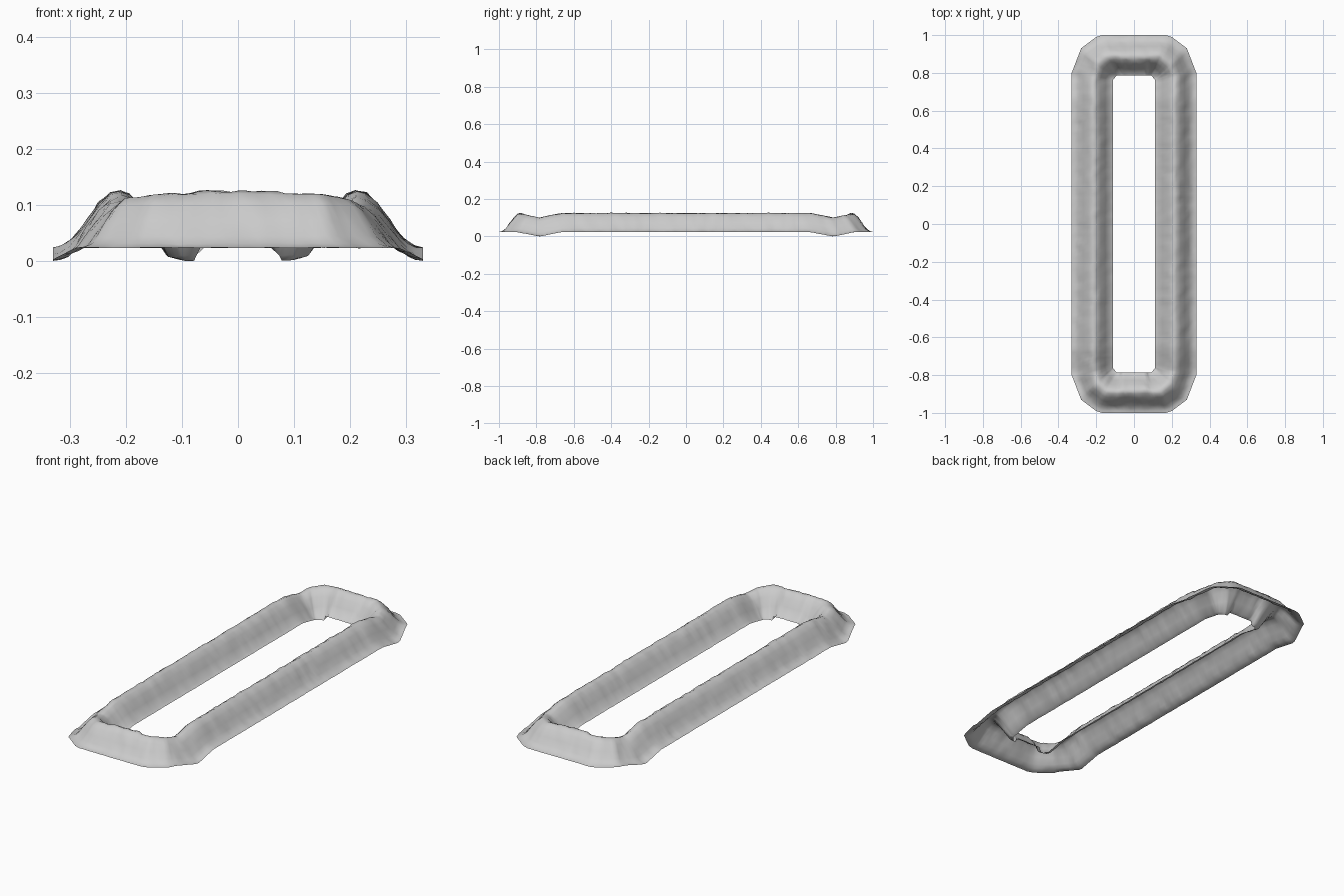
import bpy, bmesh
from mathutils import Vector, noise

if "Cube" in bpy.data.objects:
    bpy.data.objects.remove(bpy.data.objects["Cube"])

# Quarter outline: (inner edge, outer edge) pairs from mid-side to mid-end
quarter = [((.11, 0), (.33, 0)), ((.11, .68), (.33, .68)), ((.11, .755), (.33, .80)),
           ((.11, .765), (.28, .93)), ((.092, .785), (.20, .99)),
           ((.088, .785), (.17, 1)), ((0, .785), (0, 1))]

# Embankment cross-section: (fraction from inner to outer edge, height)
profile = [(0, .03), (.08, .037), (.19, .071), (.30, .104), (.39, .124), (.46, .130),
           (.53, .126), (.62, .108), (.72, .078), (.81, .050), (.88, .037), (.94, .031), (1, .029)]


def flip(pairs, sx, sy):
    return [((a[0] * sx, a[1] * sy), (b[0] * sx, b[1] * sy)) for a, b in pairs]


# Mirror the quarter into a closed loop
loop = (quarter[:-1] + flip(quarter[::-1], -1, 1)[:-1]
        + flip(quarter, -1, -1)[:-1] + flip(quarter[::-1], 1, -1)[:-1])

# Subdivide the loop into short steps
stations = []
for i, (a0, b0) in enumerate(loop):
    a1, b1 = loop[(i + 1) % len(loop)]
    a0, b0, a1, b1 = map(Vector, (a0, b0, a1, b1))
    n = max(1, round(max((a1 - a0).length, (b1 - b0).length) / .02))
    stations += [(a0.lerp(a1, k / n), b0.lerp(b1, k / n)) for k in range(n)]

# Sweep the cross-section, sagging at the corners, with a rough earthy surface
bm = bmesh.new()
rows = []
for a, b in stations:
    row = []
    for t, z in profile:
        p = a.lerp(b, t)
        sag = max(0, 1 - abs(abs(p.y) - .785) / .12) if abs(p.x) > .07 else 0
        edge = min(1, 8 * min(t, 1 - t))
        q = Vector((p.x, p.y, z))
        rough = noise.noise(q * 24) * .004 + noise.noise(q * 55) * .003
        side = (b - a).normalized() * rough * edge * (.8 if t > .46 else -.8)
        row.append(bm.verts.new((p.x + side.x, p.y + side.y,
                                 z - .024 * sag + rough * (.3 + .4 * edge))))
    rows.append(row)
for i, r in enumerate(rows):
    s = rows[(i + 1) % len(rows)]
    for j in range(len(profile) - 1):
        bm.faces.new((r[j], r[j + 1], s[j + 1], s[j]))
low = min(v.co.z for v in bm.verts)
for v in bm.verts:
    v.co.z -= low
bm.normal_update()
if sum(f.normal.z for f in bm.faces) < 0:
    bmesh.ops.reverse_faces(bm, faces=bm.faces[:])
for f in bm.faces:
    f.smooth = True

mesh = bpy.data.meshes.new("earth_berm")
bm.to_mesh(mesh)
bm.free()
berm = bpy.data.objects.new("earth_berm", mesh)
bpy.context.collection.objects.link(berm)
